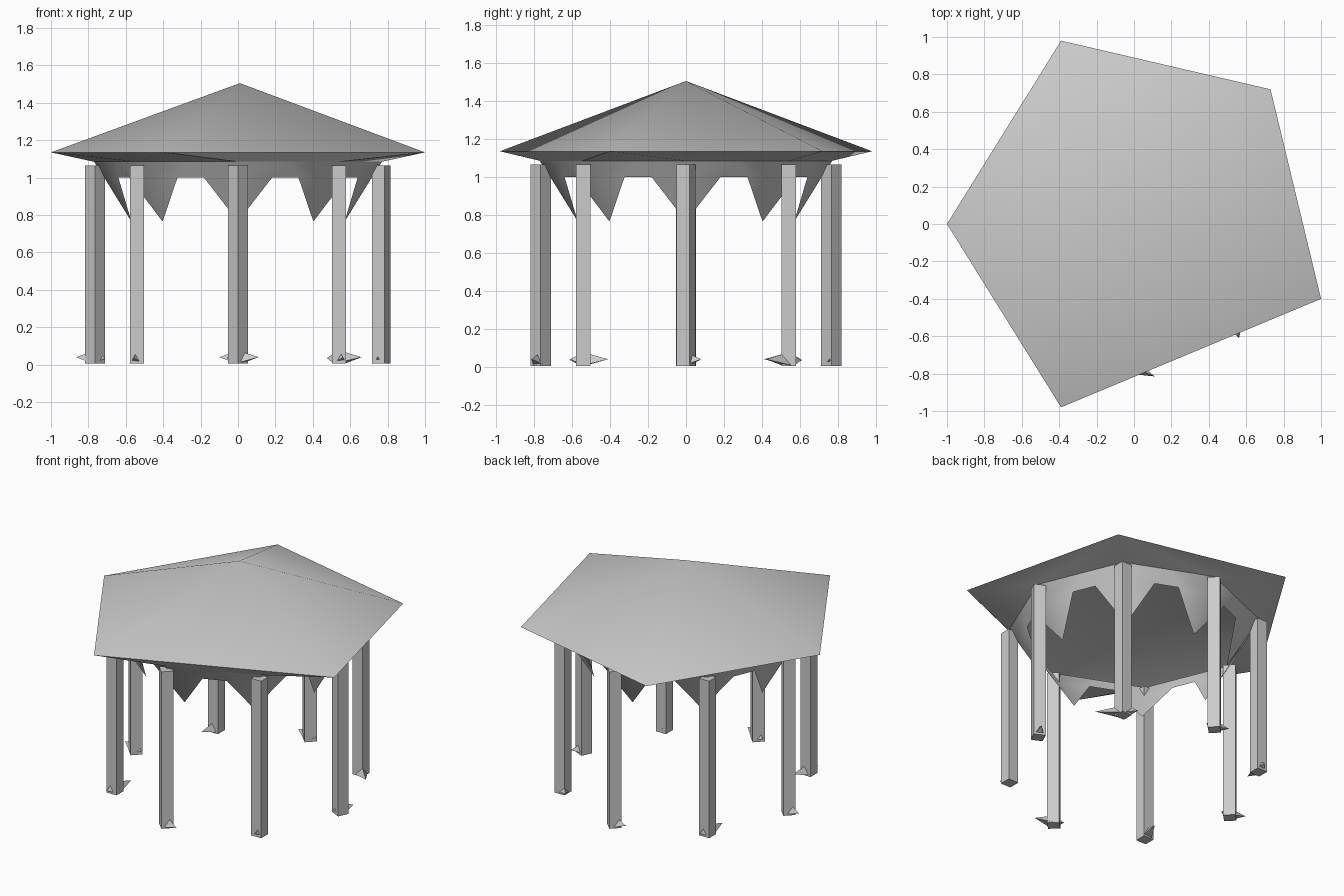
import bpy, bmesh, math
from mathutils import Vector

old = bpy.data.objects.get("Cube")
if old:
    bpy.data.objects.remove(old, do_unlink=True)

grey = bpy.data.materials.new("plain_grey")
grey.use_nodes = True
grey.diffuse_color = (0.6, 0.6, 0.6, 1)
grey.node_tree.nodes["Principled BSDF"].inputs["Base Color"].default_value = (0.6, 0.6, 0.6, 1)


def finish(name, bm, smooth=None, recalc=True):
    """Turn a bmesh into a named, coloured object."""
    if recalc:
        bmesh.ops.recalc_face_normals(bm, faces=bm.faces[:])
    mesh = bpy.data.meshes.new(name)
    bm.to_mesh(mesh)
    bm.free()
    mesh.materials.append(grey)
    obj = bpy.data.objects.new(name, mesh)
    bpy.context.collection.objects.link(obj)
    if smooth:
        bpy.ops.object.select_all(action='DESELECT')
        obj.select_set(True)
        bpy.context.view_layer.objects.active = obj
        bpy.ops.object.shade_smooth_by_angle(angle=math.radians(smooth))
    return obj


def polar(radius, degrees, z):
    a = math.radians(degrees)
    return Vector((radius * math.cos(a), radius * math.sin(a), z))


# Five-cornered roof shell
corners = [(-1, 0), (-0.39, -0.98), (1, -0.4), (0.73, 0.72), (-0.39, 0.98)]


def pyramid(name, apex_z, flip):
    bm = bmesh.new()
    apex = bm.verts.new((0.01, 0, apex_z))
    rim = [bm.verts.new((x, y, 1.135)) for x, y in corners]
    for i, v in enumerate(rim):
        tri = [v, rim[(i + 1) % len(rim)], apex]
        bm.faces.new(tri[::-1] if flip else tri)
    finish(name, bm, 40, recalc=False)


pyramid("roof", 1.505, False)
pyramid("roof_lining", 1.49, True)

# Eaves underside, from the roof rim in to the eight-sided frieze
bm = bmesh.new()
outer = [bm.verts.new((x, y, 1.135)) for x, y in corners]
inner = [bm.verts.new(polar(0.77, 45 * k, 1.085)) for k in range(8)]
loops = []
for ring in (outer, inner):
    loops += [bm.edges.new((v, ring[(i + 1) % len(ring)])) for i, v in enumerate(ring)]
bmesh.ops.bridge_loops(bm, edges=loops)
for f in bm.faces:
    f.normal_update()
    if f.normal.z > 0:
        f.normal_flip()
finish("eaves", bm, 40, recalc=False)

# Sloping frieze with a pointed bracket at each post
bm = bmesh.new()
for k in range(8):
    top, low = polar(0.77, 45 * k, 1.085), polar(0.715, 45 * k, 1.0)
    tip = bm.verts.new(polar(0.57, 45 * k, 0.765))
    top_v, low_v = bm.verts.new(top), bm.verts.new(low)
    for side in (-1, 1):
        top_mid = (top + polar(0.77, 45 * (k + side), 1.085)) / 2
        next_low = polar(0.715, 45 * (k + side), 1.0)
        low_mid = (low + next_low) / 2
        shoulder = bm.verts.new(low.lerp(next_low, 0.36))
        bm.faces.new([top_v, low_v, shoulder, bm.verts.new(low_mid), bm.verts.new(top_mid)])
        bm.faces.new([low_v, tip, shoulder])
bmesh.ops.remove_doubles(bm, verts=bm.verts[:], dist=0.001)
finish("frieze", bm, 60)

# Posts, turned a further eighth at every step, with splintered feet
spikes = [(0.04, 0.08), (0.12, -0.12), (-0.1, 0.02), (-0.02, -0.13),
          (-0.1, 0.03), (0.03, 0.13), (0.11, -0.05), (0.02, -0.07)]
for k, (sx, sy) in enumerate(spikes):
    base = polar(0.765, 45 * k, 0.005)
    turn = 20 if k == 0 else 45 * (k % 2)
    bm = bmesh.new()
    rings = []
    for z in (0.005, 1.065):
        rings.append([bm.verts.new(Vector((base.x, base.y, 0)) + polar(0.053, turn + 90 * i, z))
                      for i in range(4)])
    for i in range(4):
        j = (i + 1) % 4
        bm.faces.new([rings[0][i], rings[0][j], rings[1][j], rings[1][i]])
    bm.faces.new(rings[0])
    bm.faces.new(rings[1])
    finish("post_%d" % (k + 1), bm)

    bm = bmesh.new()
    reach = Vector((sx, sy, 0))
    across = Vector((-sy, sx, 0)).normalized() * 0.04
    up = Vector((0, 0, 1))
    for scale, height in ((1, 0.035), (-0.55, 0.03)):
        shard = [base + across, base - across, base + reach * 0.3 * scale + up * 0.06,
                 base + reach * scale + up * height]
        bmesh.ops.convex_hull(bm, input=[bm.verts.new(p) for p in shard])
    finish("post_foot_%d" % (k + 1), bm)
